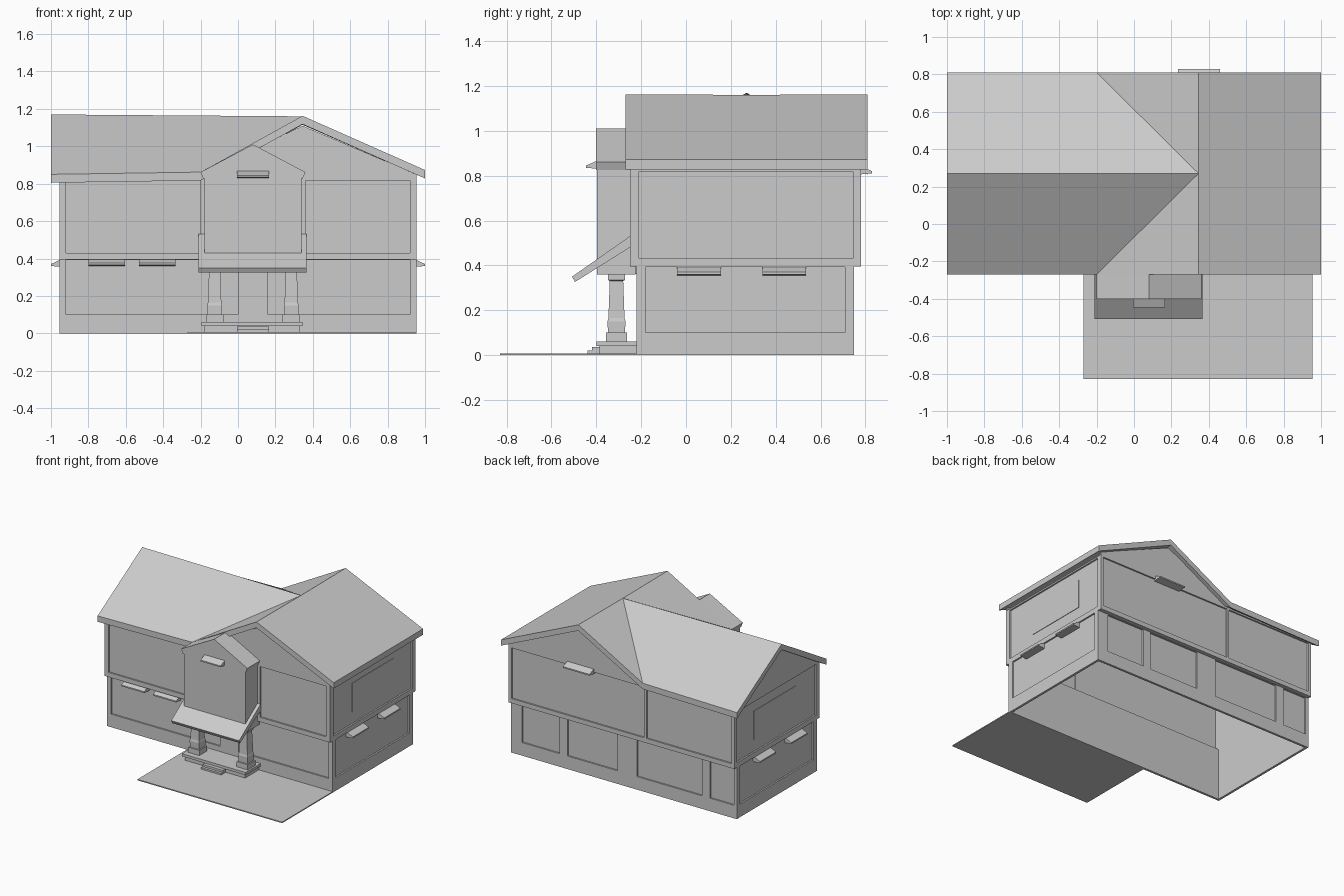
import bpy, bmesh
from mathutils import Vector

cube = bpy.data.objects.get("Cube")
if cube:
    bpy.data.objects.remove(cube)

grey = bpy.data.materials.new("plain_grey")
grey.use_nodes = True
COLOUR = (0.6, 0.6, 0.6, 1)
grey.diffuse_color = COLOUR
grey.node_tree.nodes["Principled BSDF"].inputs["Base Color"].default_value = COLOUR


def finish(name, bm):
    bmesh.ops.recalc_face_normals(bm, faces=bm.faces)
    mesh = bpy.data.meshes.new(name)
    bm.to_mesh(mesh)
    bm.free()
    mesh.materials.append(grey)
    obj = bpy.data.objects.new(name, mesh)
    bpy.context.collection.objects.link(obj)
    return obj


def prism(name, points, offset):
    """Extrude a flat outline along an offset."""
    bm = bmesh.new()
    face = bm.faces.new([bm.verts.new(p) for p in points])
    ext = bmesh.ops.extrude_face_region(bm, geom=[face], use_keep_orig=True)
    verts = [g for g in ext["geom"] if isinstance(g, bmesh.types.BMVert)]
    bmesh.ops.translate(bm, verts=verts, vec=Vector(offset))
    return finish(name, bm)


def box(name, x0, x1, y0, y1, z0, z1):
    return prism(name, [(x0, y0, z0), (x1, y0, z0), (x1, y1, z0), (x0, y1, z0)], (0, 0, z1 - z0))


def shell(name, x, y0, y1, z0, z1):
    """Four thin walls, open above and below."""
    bm = bmesh.new()
    ring = [(-x, y0), (x, y0), (x, y1), (-x, y1)]
    low = [bm.verts.new((*p, z0)) for p in ring]
    top = [bm.verts.new((*p, z1)) for p in ring]
    for i in range(4):
        j = (i + 1) % 4
        bm.faces.new((low[i], low[j], top[j], top[i]))
    obj = finish(name, bm)
    obj.modifiers.new("thickness", "SOLIDIFY").thickness = 0.008


W, D = 0.955, 0.012          # half width, depth of the raised boards
LOW = (-0.22, 0.75)
UP = (-0.25, 0.78)
MID, EAVE = 0.4, 0.83


def on_wall(name, side, depth, u0, u1, z0, z1, sink=0.0):
    """Board on a wall; depth rises outward from the recessed plane."""
    y = LOW if z0 < MID else UP
    a, b = sink - D, sink - D + depth
    if side in ("left", "right"):
        s = 1 if side == "left" else -1
        xs = sorted((s * (W + a), s * (W + b)))
        return box(f"{side}_{name}", *xs, u0, u1, z0, z1)
    ys = (y[0] - b, y[0] - a) if side == "front" else (y[1] + a, y[1] + b)
    return box(f"{side}_{name}", u0, u1, *ys, z0, z1)


# Recessed wall shells and the ledge between floors
shell("lower_walls", W - D, LOW[0] + D, LOW[1] - D, 0, MID)
shell("upper_walls", W - D, UP[0] + D, UP[1] - D, MID, EAVE)
box("front_ledge", -W, W, UP[0], LOW[0] + D, MID - 0.005, MID + 0.005)
box("back_ledge", -W, W, LOW[1] - D, UP[1], MID - 0.005, MID + 0.005)

# Frames around the wall panels: list the posts of every wall
lower_posts = {
    "front": [(-W, -0.92), (0, 0.16), (0.92, W)],
    "back": [(-W, -0.93), (-0.73, -0.66), (-0.11, 0.055), (0.48, 0.545), (0.865, W)],
}
upper_posts = {
    "front": [(-W, -0.92), (-0.2, 0.36), (0.92, W)],
    "back": [(-W, -0.93), (-0.21, -0.19), (0.93, W)],
}
for side in ("left", "right"):
    lower_posts[side] = [(LOW[0], -0.18), (0.71, LOW[1])]
    upper_posts[side] = [(UP[0], -0.21), (0.745, UP[1])]
for posts, z0, zr, z1, zt in ((lower_posts, 0, 0.1, MID, MID - 0.008),
                              (upper_posts, MID, 0.43, EAVE, 0.818)):
    for side, spans in posts.items():
        u0, u1 = spans[0][0], spans[-1][1]
        on_wall("bottom_rail", side, D, u0, u1, z0, zr)
        on_wall("top_rail", side, D, u0, u1, zt, z1)
        for a, b in spans:
            on_wall("post", side, D, a, b, zr, zt)

# Shallow window plates
for side in ("left", "right"):
    on_wall("upper_window", side, 0.004, 0.03, 0.53, 0.52, 0.74)

# Gable walls
PEAK, RX, RY = 1.11, 0.345, 0.27
for side, y in (("front", UP[0]), ("back", UP[1] - D)):
    prism(side + "_gable", [(-0.24, y, EAVE - 0.01), (W, y, EAVE - 0.01), (W, y, EAVE + 0.02),
                            (RX, y, PEAK), (-0.24, y, EAVE)], (0, D, 0))
prism("end_gable", [(-W, UP[0], EAVE - 0.01), (-W, UP[1], EAVE - 0.01),
                    (-W, RY, PEAK + 0.02)], (D, 0, 0))

# Crossing roofs with valleys, extruded down to a thick eave
F, B = -0.27, 0.81
roof_points = {
    "ridge_end": (-1, RY, 1.17), "meet": (RX, RY, 1.16),
    "front_corner": (-1, F, 0.85), "back_corner": (-1, B, 0.85),
    "front_valley": (-0.2, F, 0.862), "back_valley": (-0.2, B, 0.862),
    "front_peak": (RX, F, 1.163), "back_peak": (RX, B, 1.163),
    "front_eave": (1, F, 0.873), "back_eave": (1, B, 0.873),
}
bm = bmesh.new()
v = {k: bm.verts.new(p) for k, p in roof_points.items()}
for s in ("front", "back"):
    bm.faces.new([v[s + "_corner"], v[s + "_valley"], v["meet"], v["ridge_end"]])
    bm.faces.new([v[s + "_valley"], v[s + "_peak"], v["meet"]])
bm.faces.new([v[k] for k in ("front_peak", "front_eave", "back_eave", "back_peak", "meet")])
bmesh.ops.recalc_face_normals(bm, faces=bm.faces)
ext = bmesh.ops.extrude_face_region(bm, geom=bm.faces[:], use_keep_orig=True)
bmesh.ops.translate(bm, verts=[g for g in ext["geom"] if isinstance(g, bmesh.types.BMVert)],
                    vec=(0, 0, -0.045))
finish("roof", bm)

# Bay over the porch with its own small gable roof
BX = 0.08
prism("bay", [(BX - 0.26, -0.396, 0.36), (BX + 0.26, -0.396, 0.36), (BX + 0.26, -0.396, EAVE),
              (BX, -0.396, 0.965), (BX - 0.26, -0.396, EAVE)], (0, 0.17, 0))
prism("bay_roof", [(BX, -0.402, 1.01), (BX + 0.28, -0.402, 0.862), (BX + 0.265, -0.402, 0.825),
                   (BX, -0.402, 0.96), (BX - 0.265, -0.402, 0.825), (BX - 0.28, -0.402, 0.862)],
      (0, 0.16, 0))

# Sloping porch roof
prism("porch_roof", [(-0.21, -0.508, 0.35), (-0.21, -0.495, 0.326), (-0.21, -0.25, 0.48),
                     (-0.21, -0.25, 0.53)], (0.575, 0, 0))

# Porch floor, steps and ground slab
box("ground_slab", -0.27, W, -0.83, -0.21, 0, 0.008)
box("porch_base", -0.18, 0.33, -0.385, -0.21, 0, 0.04)
box("porch_floor", -0.195, 0.345, -0.4, -0.21, 0.04, 0.06)
box("lower_step", -0.005, 0.165, -0.44, -0.38, 0, 0.02)
box("upper_step", -0.005, 0.165, -0.42, -0.38, 0.02, 0.036)


def column(name, x, y):
    """Tapered square column with a stepped foot."""
    profile = [(0.047, 0.06), (0.047, 0.1), (0.038, 0.1), (0.04, 0.15), (0.036, 0.165),
               (0.03, 0.33), (0.037, 0.335), (0.037, 0.37)]
    bm = bmesh.new()
    rings = [[bm.verts.new((x + sx * r, y + sy * r, z))
              for sx, sy in ((-1, -1), (1, -1), (1, 1), (-1, 1))] for r, z in profile]
    for a, b in zip(rings, rings[1:]):
        for i in range(4):
            j = (i + 1) % 4
            bm.faces.new((a[i], a[j], b[j], b[i]))
    bm.faces.new(rings[0])
    bm.faces.new(rings[-1])
    finish(name, bm)


column("right_column", -0.125, -0.31)
column("left_column", 0.285, -0.31)


def awning(name, side, u0, u1, wall, ztop, reach=0.05):
    """Small wedge-shaped hood over a window."""
    s = 1 if side in ("left", "back") else -1
    section = [(wall - s * D, ztop), (wall, ztop), (wall + s * reach, ztop - 0.022),
               (wall + s * reach, ztop - 0.032), (wall - s * D, ztop - 0.037)]
    if side in ("left", "right"):
        prism(name, [(p, u0, z) for p, z in section], (0, u1 - u0, 0))
    else:
        prism(name, [(u0, p, z) for p, z in section], (u1 - u0, 0, 0))


for side, s in (("left", 1), ("right", -1)):
    awning(side + "_front_awning", side, -0.04, 0.155, s * W, 0.392, 0.045)
    awning(side + "_back_awning", side, 0.34, 0.535, s * W, 0.392, 0.045)
awning("front_outer_awning", "front", -0.8, -0.605, LOW[0], 0.397)
awning("front_inner_awning", "front", -0.53, -0.335, LOW[0], 0.397)
awning("bay_awning", "front", -0.005, 0.165, -0.396, 0.867, 0.05)
awning("back_awning", "back", 0.235, 0.46, UP[1], 0.842)
